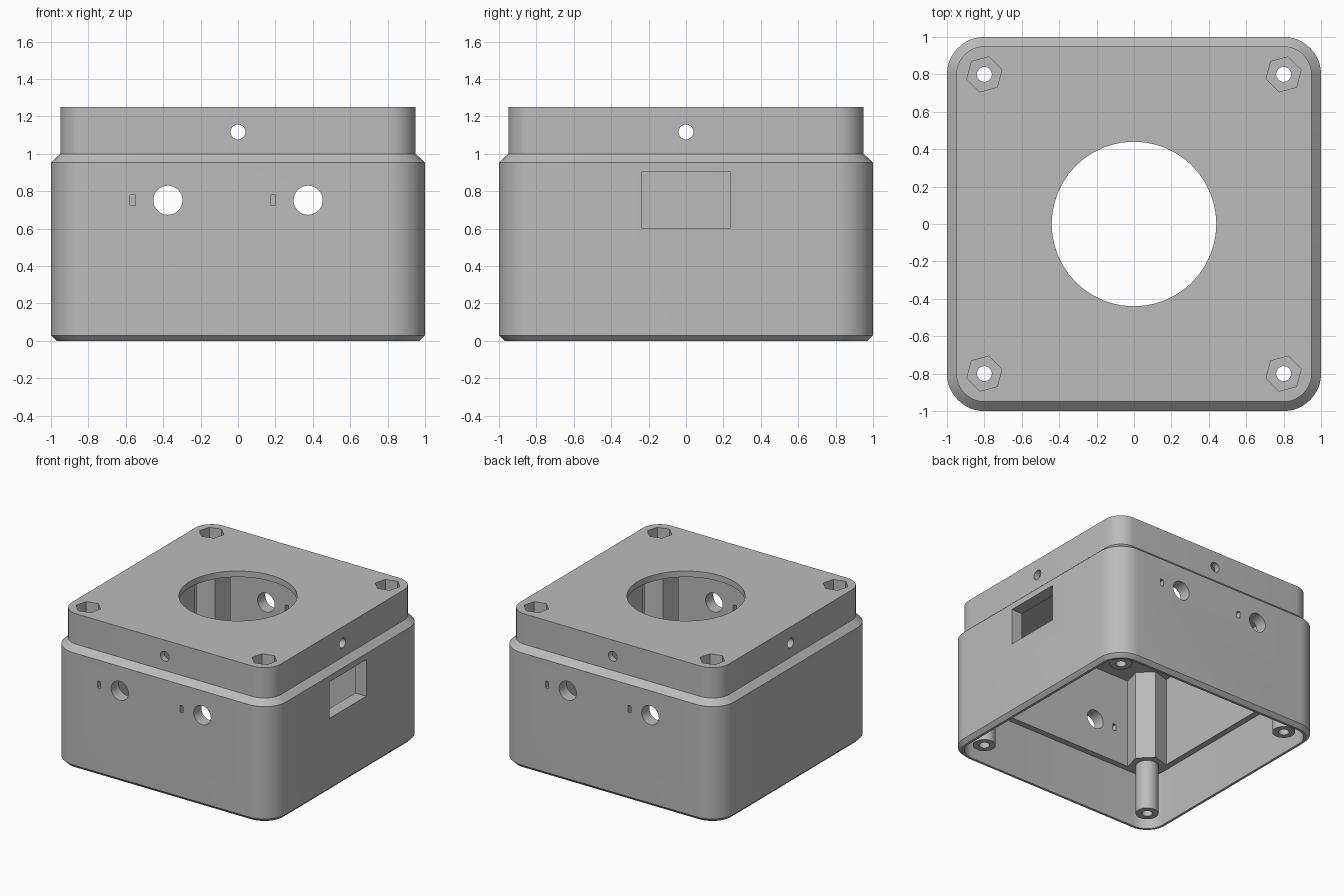
import bpy, bmesh, math
from mathutils import Matrix, Vector

cube = bpy.data.objects.get("Cube")
if cube:
    bpy.data.objects.remove(cube, do_unlink=True)

grey = bpy.data.materials.new("matte_grey")
grey.use_nodes = True
colour = (0.5, 0.5, 0.5, 1)
grey.diffuse_color = colour
grey.node_tree.nodes["Principled BSDF"].inputs["Base Color"].default_value = colour

CORNER = 0.8        # screw centres and centres of the rounded corners
FLOOR = 0.46        # height of the inner ledge
TOP = 1.25


def make(name, bm):
    bmesh.ops.recalc_face_normals(bm, faces=bm.faces)
    mesh = bpy.data.meshes.new(name)
    bm.to_mesh(mesh)
    bm.free()
    mesh.materials.append(grey)
    obj = bpy.data.objects.new(name, mesh)
    bpy.context.collection.objects.link(obj)
    return obj


def rounded_ring(bm, half, z, steps=12):
    """Rounded square whose corner arcs are all centred on the screws."""
    ring = []
    for q in range(4):
        mid = math.pi / 4 + q * math.pi / 2
        cx = math.copysign(CORNER, math.cos(mid))
        cy = math.copysign(CORNER, math.sin(mid))
        for i in range(steps + 1):
            a = q * math.pi / 2 + i / steps * math.pi / 2
            r = half - CORNER
            ring.append(bm.verts.new((cx + r * math.cos(a), cy + r * math.sin(a), z)))
    return ring


def prism(name, centre, axis, radius, depth, sides=32, turn=0):
    """Cylinder or regular prism with its length along the axis."""
    bm = bmesh.new()
    bmesh.ops.create_cone(bm, cap_ends=True, segments=sides, radius1=radius,
                          radius2=radius, depth=depth)
    if turn:
        first = max(bm.verts, key=lambda v: v.co.x).co
        spin = turn - math.atan2(first.y, first.x)
        bmesh.ops.rotate(bm, verts=bm.verts, matrix=Matrix.Rotation(spin, 3, "Z"))
    aim = Vector((0, 0, 1)).rotation_difference(Vector(axis)).to_matrix()
    bmesh.ops.rotate(bm, verts=bm.verts, matrix=aim)
    bmesh.ops.translate(bm, verts=bm.verts, vec=centre)
    return make(name, bm)


def upright(name, x, y, low, high, radius, sides=32, turn=0):
    return prism(name, (x, y, (low + high) / 2), (0, 0, 1), radius, high - low, sides, turn)


def block(name, centre, size):
    bm = bmesh.new()
    bmesh.ops.create_cube(bm, size=1)
    bmesh.ops.scale(bm, verts=bm.verts, vec=size)
    bmesh.ops.translate(bm, verts=bm.verts, vec=centre)
    return make(name, bm)


def combine(target, tool, operation):
    mod = target.modifiers.new(tool.name, "BOOLEAN")
    mod.operation = operation
    mod.solver = "EXACT"
    mod.object = tool
    bpy.context.view_layer.objects.active = target
    bpy.ops.object.modifier_apply(modifier=mod.name)
    bpy.data.objects.remove(tool, do_unlink=True)


# Hollow shell, from the inside ceiling down, round the rim and up to the top
profile = [(0.9, 1.2), (0.9, FLOOR), (0.95, FLOOR), (0.95, 0), (0.97, 0),
           (1, 0.03), (1, 0.953), (0.95, 1), (0.95, TOP)]
bm = bmesh.new()
rings = [rounded_ring(bm, half, z) for half, z in profile]
for a, b in zip(rings, rings[1:]):
    for i in range(len(a)):
        j = (i + 1) % len(a)
        bm.faces.new((a[i], a[j], b[j], b[i]))
bm.faces.new(rings[0])
bm.faces.new(rings[-1])
body = make("enclosure_body", bm)

corners = [(x, y) for x in (-CORNER, CORNER) for y in (-CORNER, CORNER)]
tilt = math.radians(15)

# Corner posts: hexagonal nut sleeves above thin round posts
for x, y in corners:
    combine(body, upright("nut_sleeve", x, y, FLOOR - 0.003, 1.22, 0.149, 6, tilt), "UNION")
    combine(body, upright("screw_post", x, y, 0.045, 0.5, 0.086), "UNION")

# Nut pockets and screw holes
for x, y in corners:
    combine(body, upright("nut_pocket", x, y, 0.54, 1.4, 0.097, 6, tilt), "DIFFERENCE")
    combine(body, upright("screw_hole", x, y, -0.1, 0.7, 0.04), "DIFFERENCE")

# Large round opening in the top
combine(body, upright("top_opening", 0, 0, 1.1, 1.4, 0.44, 48), "DIFFERENCE")

# Front and back: two jack holes, each with a small key slot
for side in (-1, 1):
    for x in (-0.375, 0.375):
        combine(body, prism("jack_hole", (side * x, side * 0.95, 0.752), (0, 1, 0), 0.078, 0.3),
                "DIFFERENCE")
        slot_x = -side * (x - 0.188)
        combine(body, block("key_slot", (slot_x, side * 0.95, 0.752), (0.029, 0.3, 0.056)),
                "DIFFERENCE")

# One small hole in the middle of each side of the upper band
for x, y in ((1, 0), (-1, 0), (0, 1), (0, -1)):
    combine(body, prism("band_hole", (x * 0.92, y * 0.92, 1.117), (abs(x), abs(y), 0), 0.04, 0.2),
            "DIFFERENCE")

# Rectangular window in one side
combine(body, block("side_window", (0.95, 0, 0.753), (0.3, 0.476, 0.3)), "DIFFERENCE")

bpy.ops.object.select_all(action="DESELECT")
body.select_set(True)
bpy.context.view_layer.objects.active = body
bpy.ops.object.shade_smooth_by_angle(angle=math.radians(30))
